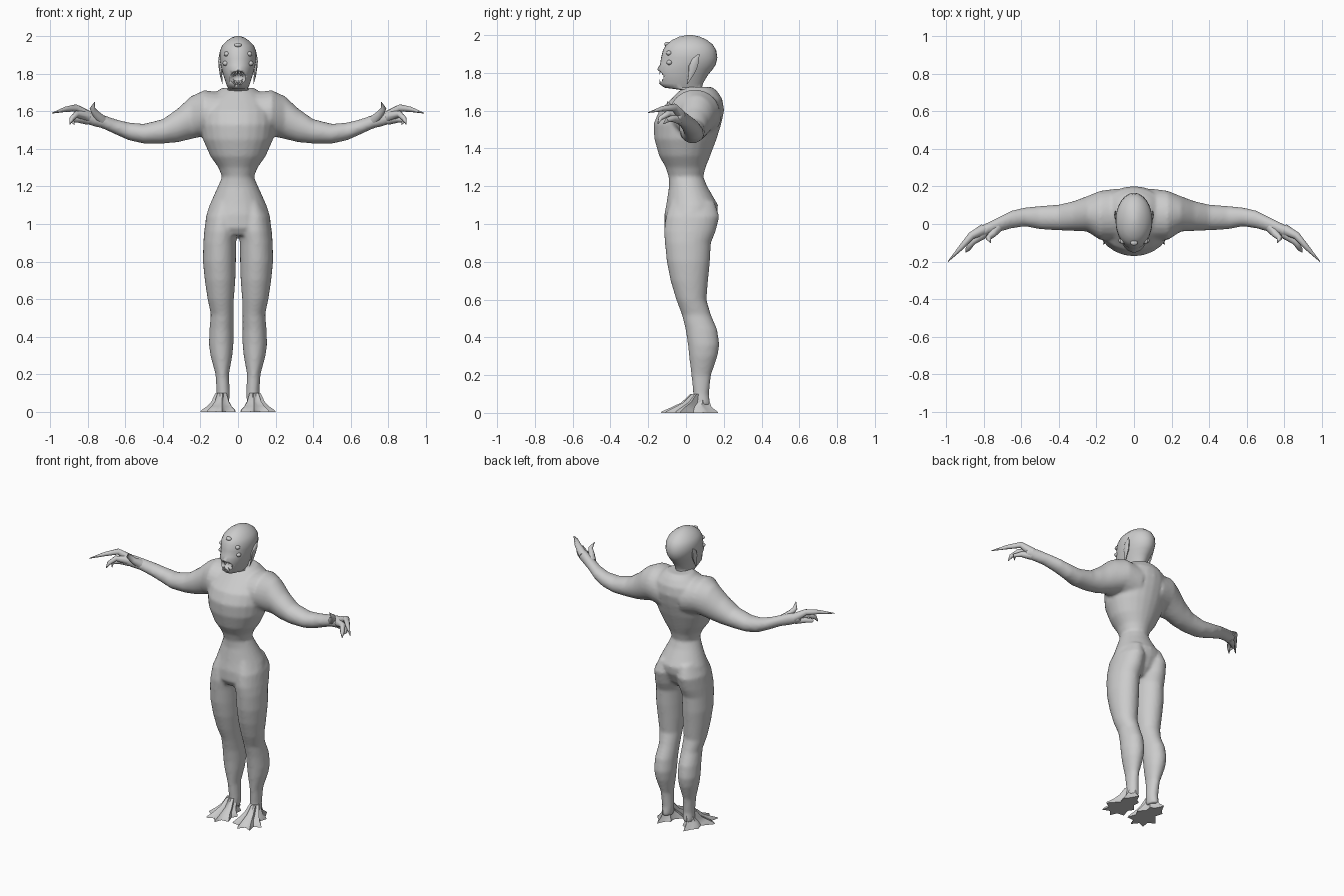
import bpy, bmesh, math
from mathutils import Vector


def bridge(bm, rings):
    for r, s in zip(rings, rings[1:]):
        for i in range(len(r)):
            j = (i + 1) % len(r)
            bm.faces.new((r[i], r[j], s[j], s[i]))
    bm.faces.new(rings[0])
    bm.faces.new(rings[-1])


def loft(bm, rows, axis="z", side=1, n=24):
    """Elliptical rings: position on axis, then min/max of the two other axes."""
    rings = []
    for t, a0, a1, b0, b1 in rows:
        ring = []
        for k in range(n):
            w = 2 * math.pi * k / n
            a = (a0 + a1) / 2 + (a1 - a0) / 2 * math.cos(w)
            b = (b0 + b1) / 2 + (b1 - b0) / 2 * math.sin(w)
            p = (a, b, t) if axis == "z" else (t, a, b)
            ring.append(bm.verts.new((p[0] * side, p[1], p[2])))
        rings.append(ring)
    bridge(bm, rings)


def spike(bm, pts, radii, flat=1.0, n=8):
    """Tapered tube along a path; flat squeezes it in x."""
    pts = [Vector(p) for p in pts]
    rings = []
    for i, (p, r) in enumerate(zip(pts, radii)):
        d = pts[min(i + 1, len(pts) - 1)] - pts[max(i - 1, 0)]
        q = d.to_track_quat("Z", "Y")
        ring = []
        for k in range(n):
            w = 2 * math.pi * k / n
            o = q @ Vector((r * math.cos(w), r * math.sin(w), 0))
            ring.append(bm.verts.new(p + Vector((o.x * flat, o.y, o.z))))
        rings.append(ring)
    bridge(bm, rings)


def ball(bm, loc, size):
    vs = bmesh.ops.create_uvsphere(bm, u_segments=16, v_segments=10, radius=1)["verts"]
    for v in vs:
        v.co = Vector([v.co[i] * size[i] + loc[i] for i in range(3)])


def finish(bm, name, mirror=False):
    bmesh.ops.recalc_face_normals(bm, faces=bm.faces)
    me = bpy.data.meshes.new(name)
    bm.to_mesh(me)
    bm.free()
    ob = bpy.data.objects.new(name, me)
    bpy.context.collection.objects.link(ob)
    bpy.ops.object.select_all(action="DESELECT")
    ob.select_set(True)
    bpy.context.view_layer.objects.active = ob
    bpy.ops.object.shade_smooth_by_angle(angle=math.radians(50))
    if mirror:
        ob.modifiers.new("mirror", "MIRROR").use_mirror_merge = False
    return ob


# Torso, arms and legs, fused into one skin
torso = [(z, -w, w, f, b) for z, w, f, b in (
    (.94, .14, -.09, .09), (.98, .172, -.115, .13), (1.05, .168, -.115, .165),
    (1.1, .152, -.105, .17), (1.2, .107, -.09, .112), (1.25, .085, -.092, .092),
    (1.3, .104, -.108, .104), (1.36, .147, -.142, .128), (1.45, .187, -.168, .162),
    (1.53, .2, -.172, .187), (1.6, .2, -.142, .202), (1.66, .17, -.08, .193),
    (1.70, .12, -.04, .168), (1.725, .085, -.01, .14))]
leg = [(.04, .048, .117, .03, .13), (.1, .043, .114, .038, .122),
       (.2, .048, .12, .028, .133), (.3, .03, .147, .016, .167),
       (.36, .024, .155, .01, .177), (.44, .024, .152, -.002, .166),
       (.52, .024, .145, -.022, .132), (.6, .022, .162, -.052, .108),
       (.7, .014, .177, -.082, .117), (.8, .011, .187, -.102, .127),
       (.9, .01, .185, -.112, .132), (.96, .002, .18, -.117, .157),
       (1.04, .0, .17, -.107, .177), (1.12, .02, .13, -.08, .15)]
arm = [(.08, -.09, .19, 1.45, 1.70), (.18, -.085, .177, 1.468, 1.712),
       (.25, -.04, .148, 1.452, 1.68), (.32, -.037, .122, 1.435, 1.615),
       (.4, -.034, .103, 1.428, 1.558), (.5, -.028, .096, 1.428, 1.533),
       (.58, -.013, .088, 1.445, 1.54), (.65, -.023, .072, 1.476, 1.557),
       (.72, -.043, .037, 1.508, 1.582), (.78, -.063, .007, 1.523, 1.603),
       (.84, -.09, -.02, 1.545, 1.61)]
bm = bmesh.new()
loft(bm, torso)
for s in (1, -1):
    loft(bm, leg, side=s)
    loft(bm, arm, "x", s)
body = finish(bm, "body")
m = body.modifiers.new("fuse", "REMESH")
m.mode = "VOXEL"
m.voxel_size = .01
m.use_smooth_shade = True
m = body.modifiers.new("soften", "SMOOTH")
m.factor = .5
m.iterations = 6

# Clawed fingers and thumb
bm = bmesh.new()
spike(bm, [(.80, -.03, 1.575), (.865, -.062, 1.618), (.92, -.125, 1.61), (.99, -.2, 1.59)],
      (.03, .02, .014, .002))
spike(bm, [(.80, -.05, 1.57), (.86, -.095, 1.585), (.885, -.135, 1.56), (.895, -.15, 1.53)],
      (.028, .018, .013, .002))
spike(bm, [(.80, -.04, 1.555), (.855, -.07, 1.558), (.885, -.1, 1.55), (.87, -.12, 1.53)],
      (.027, .018, .013, .002))
spike(bm, [(.73, -.02, 1.555), (.755, -.055, 1.585), (.775, -.075, 1.615), (.763, -.1, 1.648)],
      (.03, .02, .015, .002))
finish(bm, "fingers", True)

# Webbed feet: star outline drawn up to the ankle
outline = [(.1, .17), (.128, .115), (.155, .09), (.14, .04), (.2, -.03), (.155, -.055),
           (.165, -.11), (.118, -.09), (.085, -.132), (.066, -.085), (.015, -.08),
           (.035, -.02), (.012, .015), (.05, .06), (.045, .1), (.075, .12)]
bm = bmesh.new()
rings = []
for z, k, cy in ((0, 1, .0), (.008, .97, .0), (.03, .7, .012), (.055, .5, .035), (.1, .32, .055)):
    rings.append([bm.verts.new((.083 + (x - .083) * k, .02 + (y - .02) * k + cy * (1 - .2 * k), z))
                  for x, y in outline])
bridge(bm, rings)
finish(bm, "foot", True)

# Head and neck with an open mouth
skull = [(z, -w, w, f, b) for z, w, f, b in (
    (1.65, .062, -.01, .11), (1.71, .062, -.03, .085), (1.722, .052, -.115, .085),
    (1.745, .063, -.145, .09), (1.79, .077, -.138, .117), (1.82, .086, -.152, .142),
    (1.845, .092, -.137, .158), (1.88, .098, -.132, .166), (1.92, .097, -.122, .16),
    (1.95, .084, -.105, .142), (1.975, .06, -.072, .11), (1.992, .034, -.035, .073),
    (2.0, .01, .005, .032))]
bm = bmesh.new()
loft(bm, skull, n=32)
head = finish(bm, "head")
bm = bmesh.new()
ball(bm, (0, -.15, 1.778), (.05, .06, .036))
cutter = finish(bm, "mouth_cutter")
cutter.hide_render = True
cutter.hide_set(True)
m = head.modifiers.new("mouth", "BOOLEAN")
m.object = cutter
m.operation = "DIFFERENCE"
m.solver = "EXACT"

# Teeth around the mouth rim
bm = bmesh.new()
for k in range(16):
    w = 2 * math.pi * (k + .5) / 16
    c, s = math.cos(w), math.sin(w)
    y = -.132 + .055 * c * c
    spike(bm, [(.053 * c, y + .015, 1.778 + .04 * s), (.043 * c, y - .008, 1.778 + .03 * s),
               (.024 * c, y - .01, 1.778 + .013 * s)], (.007, .005, .0008), n=6)
finish(bm, "teeth")

# Clustered eyes
bm = bmesh.new()
for x, y, z in ((.06, -.09, 1.905), (.066, -.088, 1.855)):
    for s in (1, -1):
        ball(bm, (x * s, y, z), (.016, .016, .013))
ball(bm, (0, -.1, 1.952), (.02, .015, .012))
finish(bm, "eyes")

# Long pointed ears
bm = bmesh.new()
spike(bm, [(.1, .07, 1.9), (.097, .05, 1.865), (.092, .036, 1.83), (.09, .026, 1.79), (.082, .008, 1.743)],
      (.002, .02, .024, .014, .002), flat=.45)
finish(bm, "ear", True)
